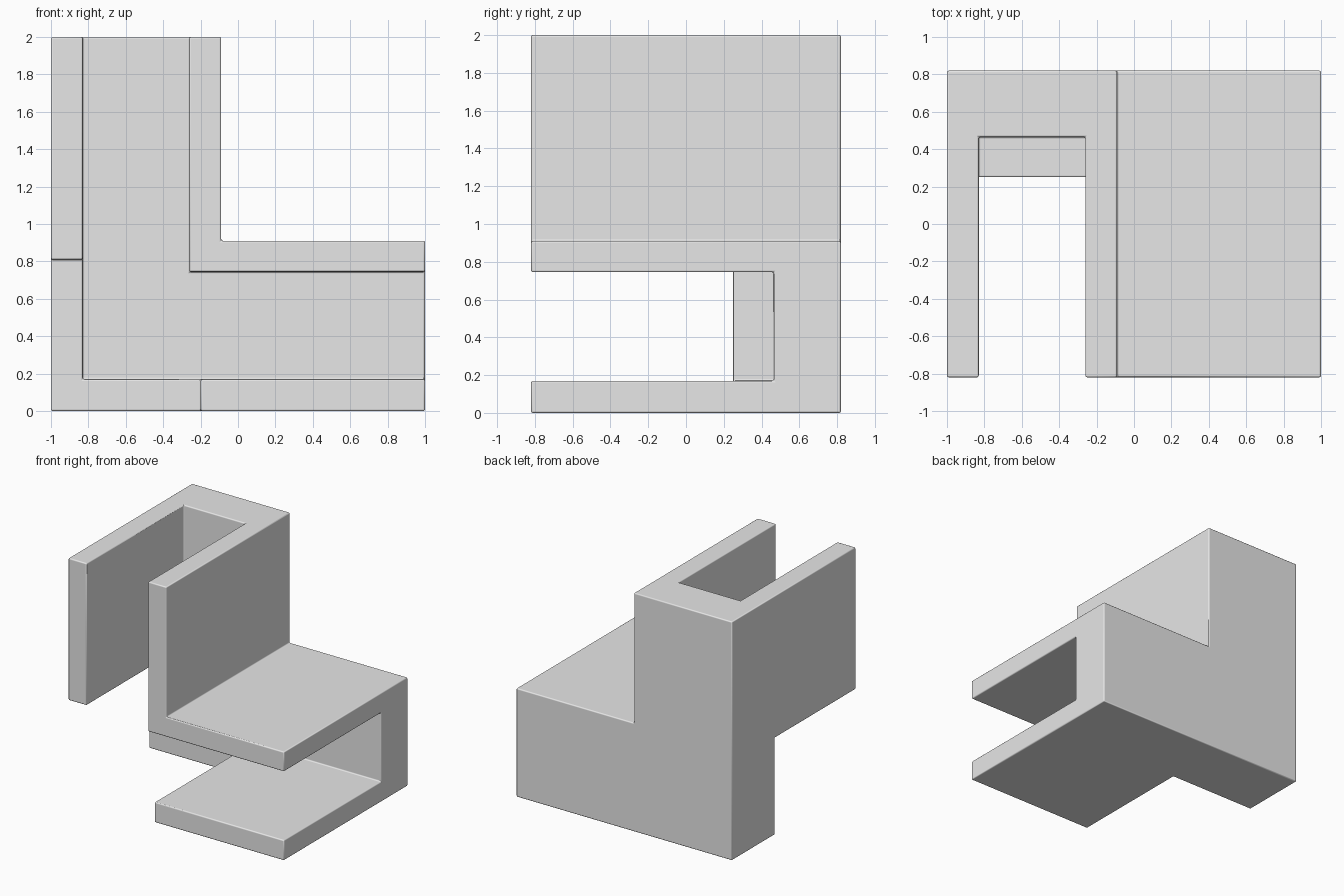
import bpy
import bmesh

cube = bpy.data.objects.get("Cube")
if cube:
    bpy.data.objects.remove(cube, do_unlink=True)

grey = bpy.data.materials.new("light_grey")
grey.use_nodes = True
colour = (0.8, 0.8, 0.8, 1)
grey.diffuse_color = colour
grey.node_tree.nodes["Principled BSDF"].inputs["Base Color"].default_value = colour


def prism(name, profile, y0, y1):
    """Extrude an x-z outline from y0 to y1."""
    bm = bmesh.new()
    face = bm.faces.new([bm.verts.new((x, y0, z)) for x, z in profile])
    out = bmesh.ops.extrude_face_region(bm, geom=[face])
    moved = [v for v in out["geom"] if isinstance(v, bmesh.types.BMVert)]
    bmesh.ops.translate(bm, verts=moved, vec=(0, y1 - y0, 0))
    bmesh.ops.recalc_face_normals(bm, faces=bm.faces)
    mesh = bpy.data.meshes.new(name)
    bm.to_mesh(mesh)
    bm.free()
    mesh.materials.append(grey)
    obj = bpy.data.objects.new(name, mesh)
    bpy.context.collection.objects.link(obj)
    return obj


def elbow(x0, z0, x1, z1, x2, z2):
    """L outline: outer corner, inner corner, far ends of the two arms."""
    return [(x0, z0), (x2, z0), (x2, z1), (x1, z1), (x1, z2), (x0, z2)]


# Solid elbow body
body = prism("elbow_bracket", elbow(-1, 0, -0.09, 0.91, 1, 2), -0.82, 0.82)

# Channel open at the front and both arm ends, and the notch at the outer corner
cutters = [
    prism("channel_cutter", elbow(-0.83, 0.17, -0.26, 0.745, 1.2, 2.2), -1, 0.465),
    prism("corner_cutter", elbow(-1.2, -0.2, -0.5, 0.4, -0.2, 0.81), -1, 0.25),
]
for cutter in cutters:
    cut = body.modifiers.new(cutter.name, "BOOLEAN")
    cut.operation = "DIFFERENCE"
    cut.solver = "EXACT"
    cut.object = cutter
    cutter.hide_render = True

# Apply the cuts, then soften the edges
bpy.context.view_layer.objects.active = body
body.select_set(True)
for cutter in cutters:
    cutter.select_set(False)
    bpy.ops.object.modifier_apply(modifier=cutter.name)
    bpy.data.objects.remove(cutter, do_unlink=True)

bevel = body.modifiers.new("soft_edges", "BEVEL")
bevel.width = 0.01
bevel.segments = 3
bevel.limit_method = "ANGLE"
bevel.harden_normals = True
bpy.ops.object.shade_smooth_by_angle()
bpy.ops.object.modifier_apply(modifier="soft_edges")
bpy.ops.object.shade_smooth_by_angle()
